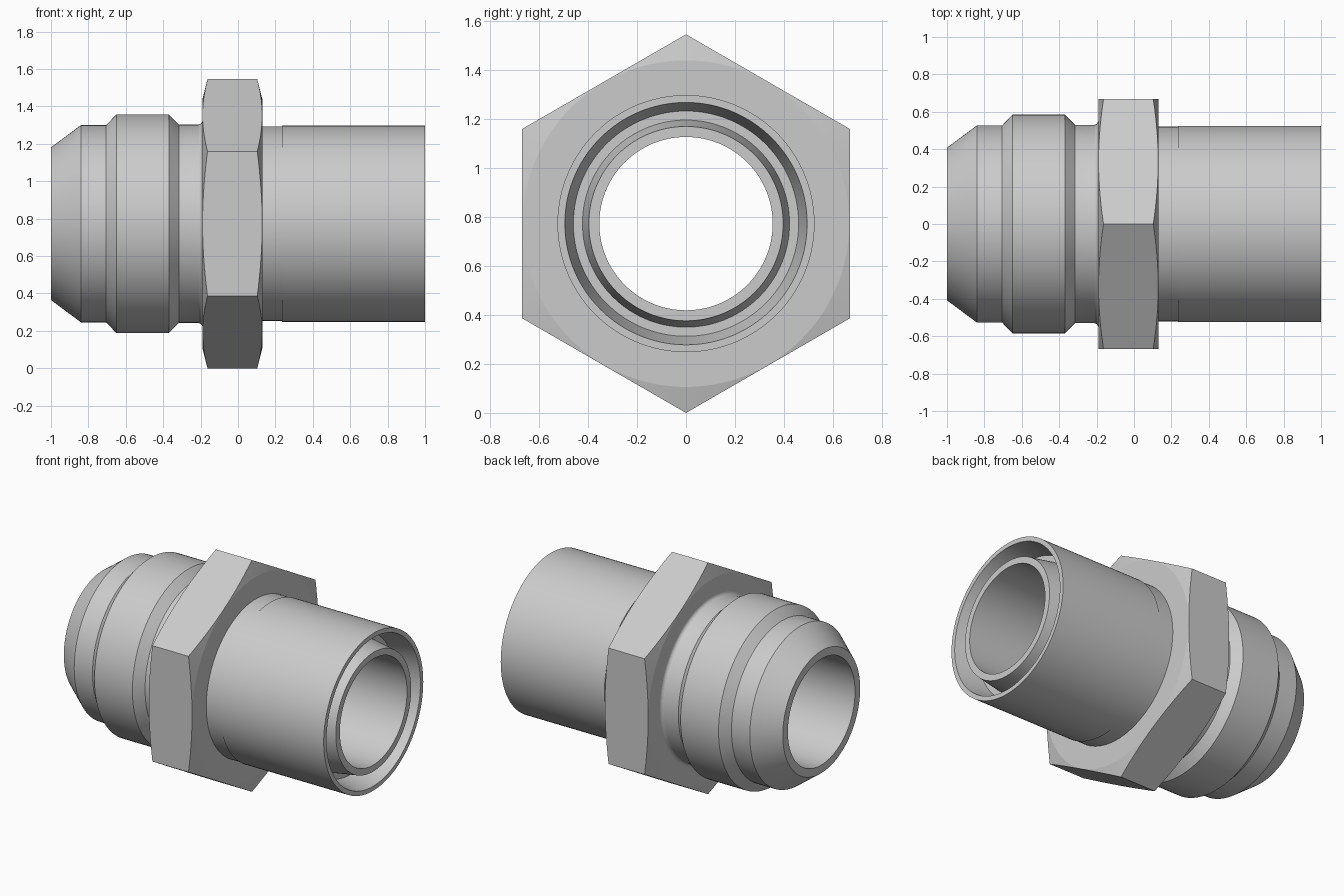
import bpy, bmesh, math

if "Cube" in bpy.data.objects:
    bpy.data.objects.remove(bpy.data.objects["Cube"])

AXIS_Z = 0.773      # height of the fitting's axis
SEG = 120           # sides of the round parts (multiple of 6)
APOTHEM = AXIS_Z * math.cos(math.pi / 6)

steel = bpy.data.materials.new("steel grey")
steel.diffuse_color = (0.6, 0.6, 0.6, 1)
steel.use_nodes = True
steel.node_tree.nodes["Principled BSDF"].inputs["Base Color"].default_value = steel.diffuse_color


def loft(name, rings):
    """Closed loop of rings around the x axis; each ring maps an angle to (x, radius)."""
    bm = bmesh.new()
    loops = []
    for ring in rings:
        loop = []
        for i in range(SEG):
            a = 2 * math.pi * i / SEG
            x, r = ring(a)
            loop.append(bm.verts.new((x, r * math.sin(a), AXIS_Z + r * math.cos(a))))
        loops.append(loop)
    for j, a in enumerate(loops):
        b = loops[(j + 1) % len(loops)]
        for i in range(SEG):
            k = (i + 1) % SEG
            bm.faces.new((a[i], a[k], b[k], b[i]))
    bmesh.ops.recalc_face_normals(bm, faces=bm.faces)
    mesh = bpy.data.meshes.new(name)
    bm.to_mesh(mesh)
    bm.free()
    mesh.materials.append(steel)
    ob = bpy.data.objects.new(name, mesh)
    bpy.context.collection.objects.link(ob)
    bpy.context.view_layer.objects.active = ob
    ob.select_set(True)
    bpy.ops.object.shade_smooth_by_angle(angle=math.radians(9))
    ob.select_set(False)


def circle(x, r):
    return lambda a: (x, r)


# Turned body: flared nose, collar, neck, fillet, tube, end groove and bore
fillet = [(-0.19 - 0.025 * (1 - math.sin(t)), 0.555 - 0.025 * math.cos(t))
          for t in (math.pi / 12 * i for i in range(7))]
profile = [(-1, 0.354), (-1, 0.408), (-0.84, 0.527), (-0.705, 0.527),
           (-0.65, 0.585), (-0.37, 0.585), (-0.315, 0.53)]
profile += fillet
profile += [(0.0, 0.555), (0.0, 0.52), (0.235, 0.52), (0.235, 0.525), (1, 0.525),
            (1, 0.495), (0.835, 0.46), (0.835, 0.423), (1, 0.397), (1, 0.354)]
loft("fitting_body", [circle(x, r) for x, r in profile])


# Hexagon collar with conically chamfered corners
def hex_edge(face_x, inward):
    def ring(a):
        local = (a % (math.pi / 3)) - math.pi / 6
        r = APOTHEM / math.cos(local)
        return face_x + inward * 0.255 * max(0, r - 0.667), r
    return ring


loft("hex_collar", [circle(-0.19, 0.5), circle(-0.19, 0.667), hex_edge(-0.19, 1),
                    hex_edge(0.13, -1), circle(0.13, 0.667), circle(0.13, 0.5)])
